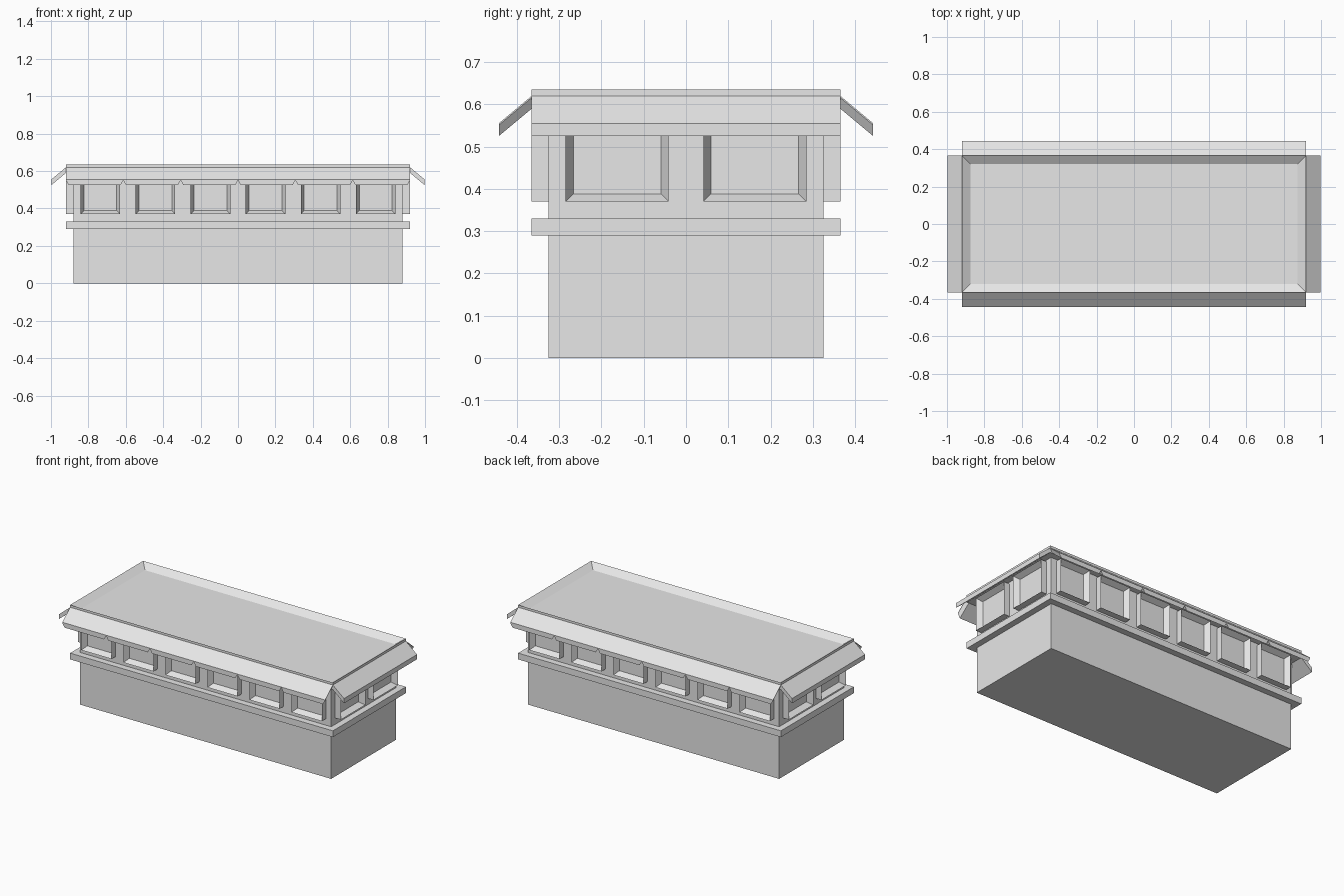
import bpy, bmesh
from math import pi
from mathutils import Matrix, Vector

cube = bpy.data.objects.get("Cube")
if cube:
    bpy.data.objects.remove(cube, do_unlink=True)

stone = bpy.data.materials.new("pale grey stone")
stone.use_nodes = True
grey = (0.8, 0.8, 0.8, 1)
stone.diffuse_color = grey
stone.node_tree.nodes["Principled BSDF"].inputs["Base Color"].default_value = grey


def finish(name, bm, turn=0):
    """Turn the mesh about z and make it an object."""
    bmesh.ops.rotate(bm, verts=bm.verts, matrix=Matrix.Rotation(turn, 3, "Z"))
    bmesh.ops.recalc_face_normals(bm, faces=bm.faces)
    mesh = bpy.data.meshes.new(name)
    bm.to_mesh(mesh)
    bm.free()
    mesh.materials.append(stone)
    bpy.context.collection.objects.link(bpy.data.objects.new(name, mesh))


def block(name, low, high, sink=None, rim=0, depth=0, turn=0):
    """Box between two corners; the face pointing along sink gets a recess."""
    low, high = Vector(low), Vector(high)
    bm = bmesh.new()
    bmesh.ops.create_cube(bm, size=1)
    bmesh.ops.scale(bm, vec=high - low, verts=bm.verts)
    bmesh.ops.translate(bm, vec=(low + high) / 2, verts=bm.verts)
    if sink:
        sink = Vector(sink)
        bm.normal_update()
        face = max(bm.faces, key=lambda f: f.normal.dot(sink))
        bmesh.ops.inset_region(bm, faces=[face], thickness=rim)
        bmesh.ops.translate(bm, vec=-sink * depth, verts=face.verts)
    finish(name, bm, turn)


def awning(name, half, wall, bays, turn):
    """Sloping slab on the front side, notched underneath between bays."""
    reach, top, lip, thick, thin, cut = 0.078, 0.62, 0.555, 0.03, 0.004, 0.015
    step = 2 * half / bays
    stations = []
    for i in range(bays + 1):
        x = -half + i * step
        if bays == 1:
            stations.append((x, thick))
            continue
        if i > 0:
            stations.append((x - cut, thick))
        stations.append((x, thin))
        if i < bays:
            stations.append((x + cut, thick))
    bm = bmesh.new()
    rings = [[bm.verts.new(p) for p in (
        (x, -wall, top), (x, -wall - reach, lip),
        (x, -wall - reach, lip - t), (x, -wall, top - t))] for x, t in stations]
    for a, b in zip(rings, rings[1:]):
        for k in range(4):
            n = (k + 1) % 4
            bm.faces.new((a[k], a[n], b[n], b[k]))
    bm.faces.new(rings[0])
    bm.faces.new(rings[-1])
    finish(name, bm, turn)


# Main body, window ledge and sunken flat roof
block("body", (-0.88, -0.325, 0), (0.88, 0.325, 0.6))
block("ledge", (-0.92, -0.365, 0.29), (0.92, 0.365, 0.33))
block("roof_parapet", (-0.92, -0.365, 0.59), (0.92, 0.365, 0.635),
      sink=(0, 0, 1), rim=0.063, depth=0.03)

# Each side: name, turn, wall distance, half length, bays, bay pitch, half window
sides = (
    ("front", 0, 0.325, 0.92, 6, 0.2945, 0.106),
    ("left", pi / 2, 0.88, 0.365, 2, 0.326, 0.122),
    ("back", pi, 0.325, 0.92, 6, 0.2945, 0.106),
    ("right", -pi / 2, 0.88, 0.365, 2, 0.326, 0.122),
)
for side, turn, wall, half, bays, pitch, w in sides:
    # Projecting window frames with recessed panes
    for i in range(bays):
        x = (i - (bays - 1) / 2) * pitch
        block(f"{side}_window_{i + 1}", (x - w, -wall - 0.04, 0.37),
              (x + w, -wall + 0.01, 0.58), sink=(0, -1, 0),
              rim=0.026, depth=0.035, turn=turn)
    # Awning over the row of windows
    awning(f"{side}_awning", half, wall + 0.04, bays if bays > 2 else 1, turn)
